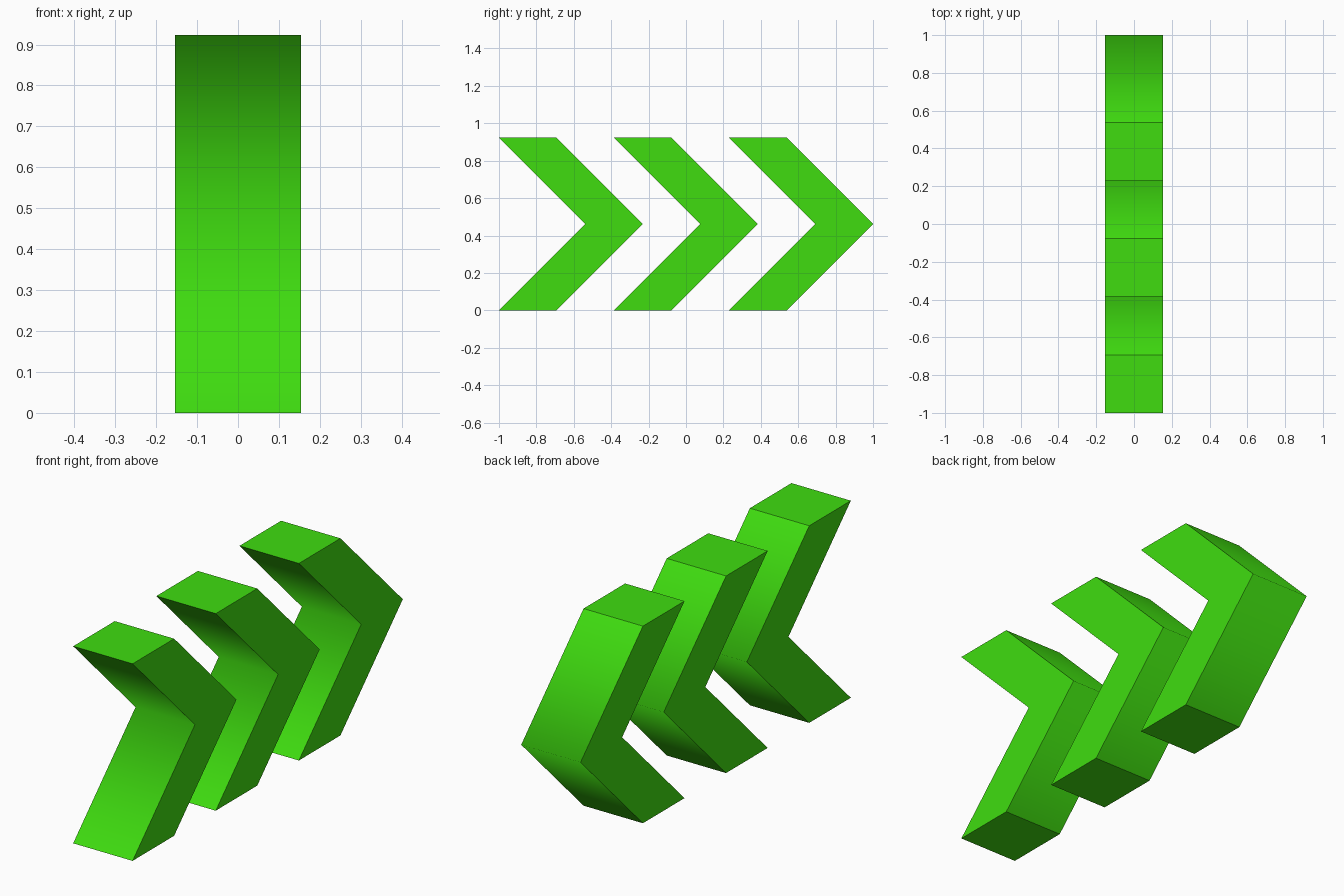
import bpy
import bmesh

if "Cube" in bpy.data.objects:
    bpy.data.objects.remove(bpy.data.objects["Cube"])

U = 2 / 13  # module: the row of chevrons is 13 modules long

green = bpy.data.materials.new("green")
green.diffuse_color = (0.05, 0.72, 0.005, 1)
green.use_nodes = True
green.node_tree.nodes["Principled BSDF"].inputs["Base Color"].default_value = green.diffuse_color

# Chevron outline (y, z) in modules, pointing towards +y
PROFILE = [(0, 0), (2, 0), (5, 3), (2, 6), (0, 6), (3, 3)]


def chevron(name, y_start):
    bm = bmesh.new()
    verts = [bm.verts.new((-U, y_start + y * U, z * U)) for y, z in PROFILE]
    side = bm.faces.new(verts)
    ext = bmesh.ops.extrude_face_region(bm, geom=[side], use_keep_orig=True)
    moved = [g for g in ext["geom"] if isinstance(g, bmesh.types.BMVert)]
    bmesh.ops.translate(bm, verts=moved, vec=(2 * U, 0, 0))
    bmesh.ops.recalc_face_normals(bm, faces=bm.faces)
    # Slanted faces are shaded smoothly across each fold, the rest is flat
    for f in bm.faces:
        n = f.normal
        f.smooth = abs(n.y) > 0.1 and abs(n.z) > 0.1
    # Keep every edge crisp except the folds at the tip and the notch
    for e in bm.edges:
        e.smooth = all(f.smooth for f in e.link_faces)
    mesh = bpy.data.meshes.new(name)
    bm.to_mesh(mesh)
    bm.free()
    mesh.materials.append(green)
    obj = bpy.data.objects.new(name, mesh)
    bpy.context.collection.objects.link(obj)


# Row of three chevrons
for i, place in enumerate(("rear", "middle", "lead")):
    chevron(f"{place}_chevron", -1 + 4 * U * i)
